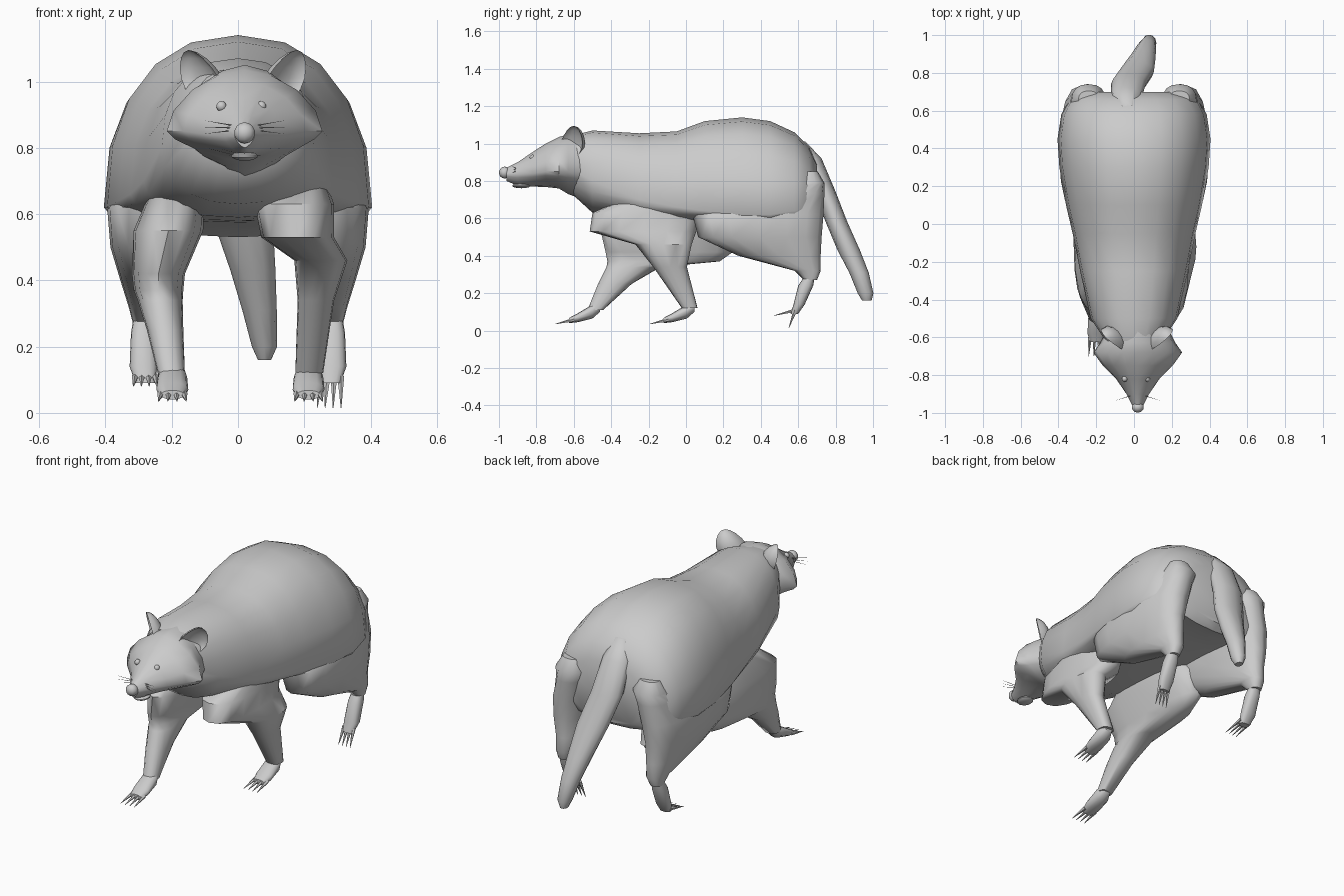
import bpy, bmesh, math
from mathutils import Vector, Matrix

default = bpy.data.objects.get("Cube")
if default:
    bpy.data.objects.remove(default, do_unlink=True)


def finish(name, bm, angle=50):
    """Turn a bmesh into a smooth shaded object."""
    bmesh.ops.recalc_face_normals(bm, faces=bm.faces)
    mesh = bpy.data.meshes.new(name)
    bm.to_mesh(mesh)
    bm.free()
    obj = bpy.data.objects.new(name, mesh)
    bpy.context.collection.objects.link(obj)
    bpy.ops.object.select_all(action='DESELECT')
    obj.select_set(True)
    bpy.context.view_layer.objects.active = obj
    bpy.ops.object.shade_smooth_by_angle(angle=math.radians(angle))
    return obj


def skin(name, rings):
    """Bridge equal rings of points and cap both ends."""
    bm = bmesh.new()
    loops = [[bm.verts.new(p) for p in ring] for ring in rings]
    for a, b in zip(loops, loops[1:]):
        for i in range(len(a)):
            j = (i + 1) % len(a)
            bm.faces.new((a[i], a[j], b[j], b[i]))
    bm.faces.new(loops[0])
    bm.faces.new(loops[-1])
    return finish(name, bm)


def power(value, exponent):
    return math.copysign(abs(value) ** exponent, value)


def trunk(name, stations, x=0, sides=20, upper=2.2, lower=2.2):
    """Upright sections: y, height of widest point, half width, top, bottom."""
    rings = []
    for y, wide, half, top, bottom in stations:
        ring = []
        for i in range(sides):
            a = math.tau * i / sides
            s = math.sin(a)
            shape, reach = (upper, top - wide) if s >= 0 else (lower, wide - bottom)
            ring.append((x + half * power(math.cos(a), 2 / shape), y,
                         wide + reach * power(s, 2 / shape)))
        rings.append(ring)
    return skin(name, rings)


def limb(name, stations, side=1, sides=16, shape=2.4):
    """Level sections: x, y, z, half width, half depth."""
    rings = []
    for x, y, z, rx, ry in stations:
        angles = [math.tau * i / sides for i in range(sides)]
        rings.append([(side * (x + rx * power(math.cos(a), 2 / shape)),
                       y + ry * power(math.sin(a), 2 / shape), z) for a in angles])
    return skin(name, rings)


def spike(name, start, end, radius):
    """Thin cone from start to end."""
    start, end = Vector(start), Vector(end)
    along = end - start
    turn = along.to_track_quat('Z', 'Y').to_matrix().to_4x4()
    bm = bmesh.new()
    bmesh.ops.create_cone(bm, cap_ends=True, segments=5, radius1=radius,
                          radius2=radius * .1, depth=along.length,
                          matrix=Matrix.Translation((start + end) / 2) @ turn)
    return finish(name, bm)


def ball(name, centre, size):
    bm = bmesh.new()
    bmesh.ops.create_uvsphere(bm, u_segments=10, v_segments=7, radius=1,
                              matrix=Matrix.Translation(centre) @ Matrix.Diagonal((*size, 1)))
    return finish(name, bm)


def claws(name, toe, tip, spread):
    """Row of four claws fanning out across x."""
    for i in range(4):
        shift = Vector((spread * (i / 1.5 - 1), 0, 0))
        spike(f"{name}_claw_{i}", Vector(toe) + shift, Vector(tip) + shift * 1.2, .011)


# Torso, from neck to rump
trunk("body", [
    (-.62, .87, .15, 1.04, .74), (-.5, .8, .23, 1.07, .63),
    (-.25, .7, .285, 1.055, .59), (-.05, .66, .325, 1.065, .58),
    (.1, .64, .36, 1.12, .575), (.3, .62, .395, 1.14, .57),
    (.45, .62, .405, 1.12, .56), (.58, .64, .385, 1.06, .55),
    (.66, .66, .34, .98, .53), (.7, .7, .24, .89, .56)], upper=2.3)

# Head with broad cheeks and a narrow muzzle
MID = .02
trunk("head", [
    (-.55, .85, .16, 1.05, .7), (-.63, .85, .2, 1.05, .73),
    (-.68, .85, .235, 1.035, .76), (-.75, .85, .185, 1.0, .768),
    (-.82, .84, .115, .955, .77), (-.9, .835, .06, .9, .775),
    (-.96, .835, .03, .87, .8)], x=MID, sides=16, upper=1.75, lower=1.45)
ball("nose", (MID, -.97, .845), (.033, .03, .032))
ball("lower_lip", (MID, -.88, .775), (.042, .05, .014))

# Eyes, cupped ears and whiskers
for label, side in (("left", 1), ("right", -1)):
    ball(f"{label}_eye", (MID - .01 + side * .06, -.82, .925), (.016, .016, .016))

    bm = bmesh.new()
    bmesh.ops.create_uvsphere(bm, u_segments=12, v_segments=8, radius=1)
    for v in bm.verts:
        v.co.x *= -.5 if v.co.x > 0 else 1
        v.co.y *= 1 - .25 * v.co.z
    bm.transform(Matrix.Rotation(math.radians(-45), 4, 'Z')
                 @ Matrix.Diagonal((.06, .08, .085, 1)))
    for v in bm.verts:
        v.co += Vector((.4, .1, 0)) * v.co.z
    bm.transform(Matrix.Diagonal((side, 1, 1, 1)) @ Matrix.Translation((.13, -.61, 1.01)))
    bm.transform(Matrix.Translation((MID - .005, 0, 0)))
    finish(f"{label}_ear", bm, 60)

    for i in (-1, 0, 1):
        spike(f"{label}_whisker_{i + 1}", (MID + side * .04, -.91, .86 + i * .008),
              (MID + side * .12, -.935, .862 + i * .02), .002)

# Tail hanging behind
limb("tail", [
    (-.03, .61, 1.01, .035, .03), (-.04, .665, .92, .08, .06),
    (-.03, .74, .75, .092, .057), (.015, .805, .58, .09, .058),
    (.045, .87, .43, .068, .06), (.065, .925, .31, .052, .052),
    (.08, .96, .2, .038, .042), (.08, .967, .16, .02, .025)], sides=12, shape=2)

# Front legs in mid stride, the left one set back
limb("left_front_leg", [
    (.215, .02, .12, .042, .042), (.235, -.085, .34, .055, .09),
    (.25, -.12, .46, .08, .15), (.18, -.23, .53, .11, .285),
    (.17, -.215, .63, .12, .285), (.17, -.15, .71, .09, .17)])
limb("right_front_leg", [
    (.2, -.485, .11, .04, .042), (.22, -.38, .25, .055, .09),
    (.235, -.28, .34, .068, .145), (.24, -.12, .37, .075, .3),
    (.24, -.09, .42, .08, .34), (.21, -.1, .55, .105, .36),
    (.18, -.06, .68, .08, .22)], side=-1)

# Haunches, hind feet and their claws
for label, side in (("left", 1), ("right", -1)):
    limb(f"{label}_thigh", [
        (.285, .665, .27, .032, .035), (.28, .65, .32, .05, .07),
        (.28, .5, .4, .075, .22), (.285, .395, .5, .1, .33),
        (.275, .385, .62, .12, .35), (.25, .54, .73, .1, .2),
        (.24, .655, .79, .09, .085), (.24, .655, .85, .055, .05)], side)
    limb(f"{label}_hind_foot", [
        (.285, .665, .3, .028, .025), (.285, .64, .24, .038, .04),
        (.285, .605, .14, .042, .03), (.28, .58, .09, .03, .02)], side)
claws("left_hind", (.28, .585, .11), (.275, .55, .015), .03)
claws("right_hind", (-.28, .59, .11), (-.28, .47, .08), .03)

# Front paws
for label, x, heel in (("left", .213, .045), ("right", -.198, -.46)):
    trunk(f"{label}_front_paw", [
        (heel, .13, .025, .15, .1), (heel - .04, .105, .045, .14, .065),
        (heel - .12, .07, .048, .092, .045), (heel - .165, .055, .034, .068, .04)],
        x=x, sides=12)
    claws(f"{label}_front", (x, heel - .14, .058), (x, heel - .24, .035), .035)
